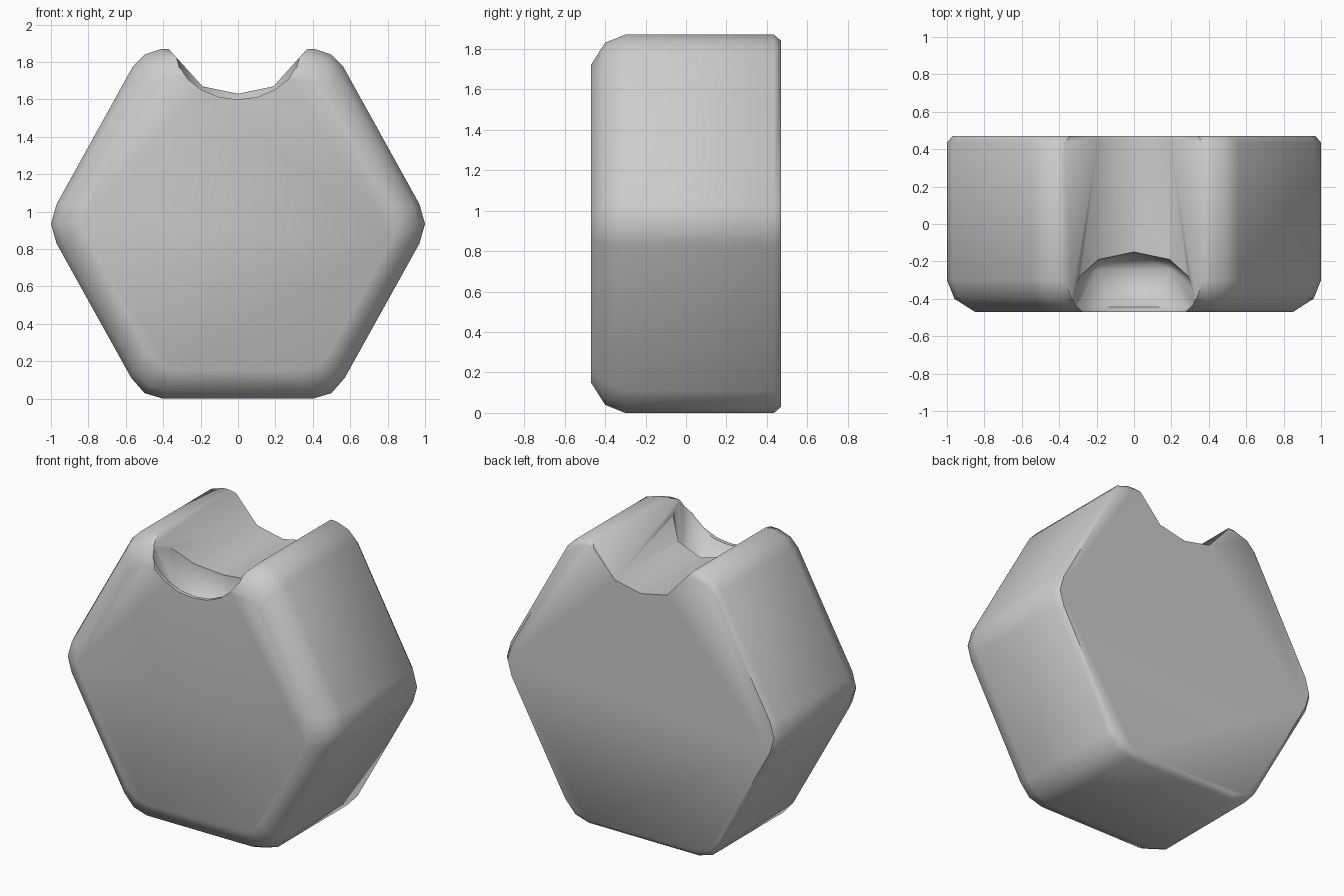
import bpy, bmesh, math

if "Cube" in bpy.data.objects:
    bpy.data.objects.remove(bpy.data.objects["Cube"])

CZ = 0.935

def make_object(name, bm):
    bmesh.ops.recalc_face_normals(bm, faces=bm.faces)
    me = bpy.data.meshes.new(name)
    bm.to_mesh(me)
    bm.free()
    ob = bpy.data.objects.new(name, me)
    bpy.context.collection.objects.link(ob)
    return ob

def loft(name, rings):
    bm = bmesh.new()
    loops = [[bm.verts.new(p) for p in r] for r in rings]
    n = len(loops[0])
    for a, b in zip(loops, loops[1:]):
        for i in range(n):
            j = (i + 1) % n
            bm.faces.new((a[i], a[j], b[j], b[i]))
    bm.faces.new(loops[0])
    bm.faces.new(loops[-1])
    return make_object(name, bm)

def hull(name, pts):
    bm = bmesh.new()
    for p in pts:
        bm.verts.new(p)
    bmesh.ops.convex_hull(bm, input=bm.verts)
    loose = [v for v in bm.verts if not v.link_faces]
    bmesh.ops.delete(bm, geom=loose, context='VERTS')
    return make_object(name, bm)

# Hexagonal body: rounded outline, soft front edge, small back chamfer
half = [(0.40, 0), (0.50, 0.03), (0.57, 0.11), (0.97, 0.83), (1.0, 0.935),
        (0.97, 1.04), (0.56, 1.78), (0.50, 1.84), (0.41, 1.87)]
outline = half + [(-x, z) for x, z in reversed(half)]
steps = [(-0.47, 0.15), (-0.40, 0.04), (-0.30, 0), (0.435, 0), (0.47, 0.03)]
body = loft("hex_body", [[(x * (1 - o), y, CZ + (z - CZ) * (1 - o / CZ))
                          for x, z in outline] for y, o in steps])

# Channel along the top
channel = [(-0.46, 1.97), (-0.37, 1.87), (-0.19, 1.67), (0, 1.63),
           (0.19, 1.67), (0.37, 1.87), (0.46, 1.97)]
cut_channel = loft("channel_cutter", [[(x, y, z) for x, z in channel] for y in (-0.8, 0.8)])

# Rounded mouth through the front lip
arc = [(0.335 * math.cos(math.pi * i / 10), 0.27 * math.sin(math.pi * i / 10)) for i in range(11)]
mouth = [(x, 1.87 - d) for x, d in arc]
mouth = [(0.36, 2.1)] + mouth + [(-0.36, 2.1)]
cut_mouth = loft("mouth_cutter", [[(x, y, z) for x, z in mouth] for y in (-0.8, -0.40)])

# Pocket behind the lip, with a narrow floor
rim = [(0.335, -0.41, 1.85), (0.29, -0.28, 1.77), (0.19, -0.19, 1.66), (0, -0.15, 1.62)]
pts = [(x, -0.445, 1.87 - d) for x, d in arc]
for s in (-1, 1):
    for x, y, z in rim[:3] if s < 0 else rim:
        pts += [(s * x, y, z), (s * x, y, 2.1)]
    pts.append((s * 0.2, -0.245, 1.36))
cut_pocket = hull("pocket_cutter", pts)

bpy.context.view_layer.objects.active = body
body.select_set(True)
for c in (cut_channel, cut_mouth, cut_pocket):
    c.hide_render = True
    m = body.modifiers.new(c.name, 'BOOLEAN')
    m.operation = 'DIFFERENCE'
    m.solver = 'EXACT'
    m.object = c
    bpy.ops.object.modifier_apply(modifier=m.name)
    bpy.data.objects.remove(c)

bpy.ops.object.shade_smooth_by_angle(angle=math.radians(50))
